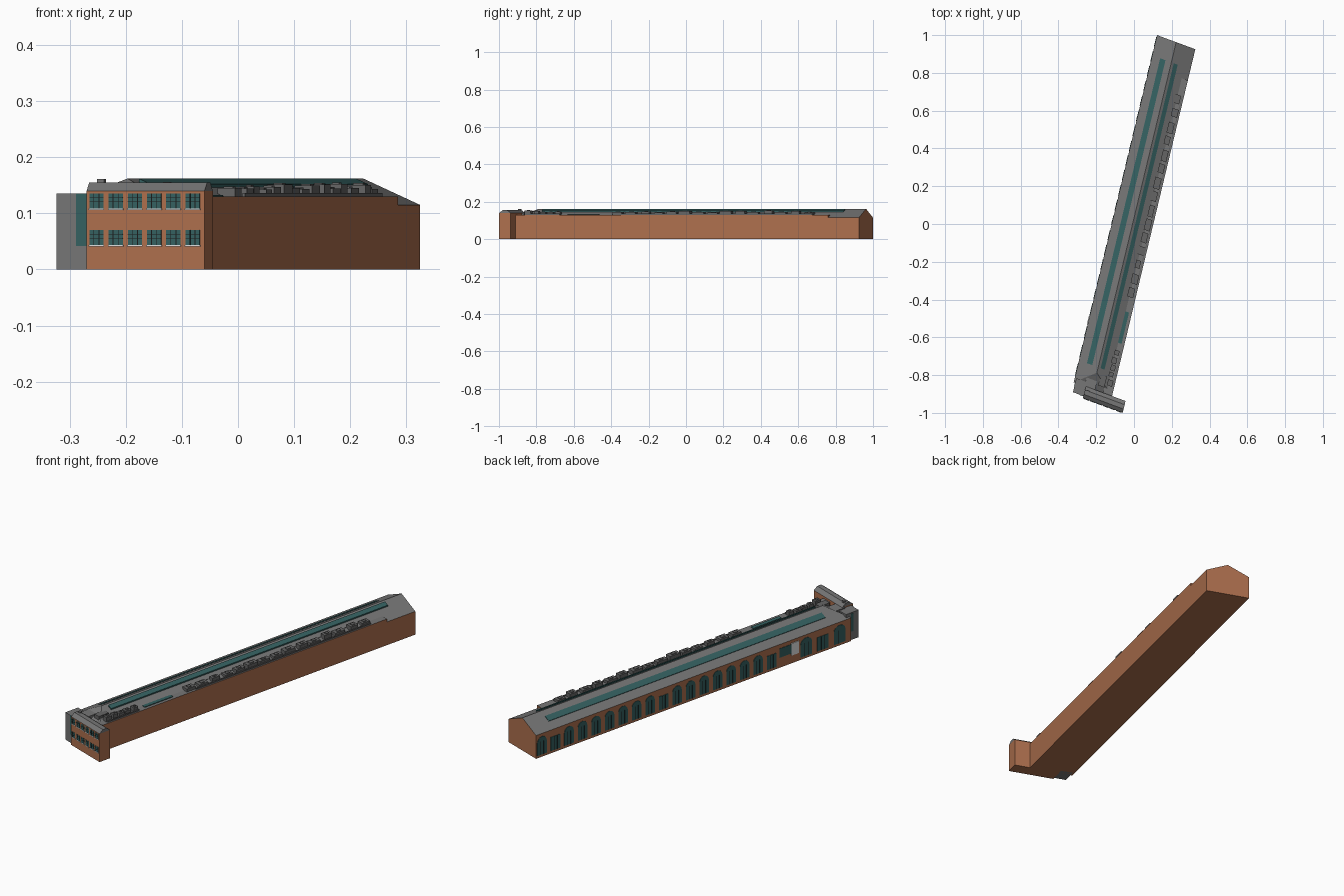
import bpy, bmesh, math, random
from mathutils import Matrix

random.seed(4)
cube = bpy.data.objects.get("Cube")
if cube:
    bpy.data.objects.remove(cube)

# Skewed site frame: s across the hall, t along it from the far end, z up
SITE = Matrix(((0.938, -0.2334, 0, 0.122),
               (-0.3465, -0.9724, 0, 1.0),
               (0, 0, 1, 0),
               (0, 0, 0, 1)))


def material(name, rgb):
    m = bpy.data.materials.new(name)
    m.use_nodes = True
    m.diffuse_color = (*rgb, 1)
    m.node_tree.nodes["Principled BSDF"].inputs["Base Color"].default_value = (*rgb, 1)
    return m


BRICK = material("brick", (0.42, 0.16, 0.075))
GREY = material("roof grey", (0.18, 0.18, 0.18))
PLANT = material("plant grey", (0.13, 0.13, 0.13))
GLASS = material("teal glass", (0.035, 0.12, 0.12))
FRAME = material("black frame", (0.01, 0.01, 0.01))
WHITE = material("white trim", (0.75, 0.75, 0.75))


def prism(name, outline, a, b, mat, axis="t", top=None, shift=None):
    """Extrude an outline along t (points are s, z) or along s (points are t, z)."""
    bm = bmesh.new()
    rings = []
    for w in (a, b):
        rings.append([bm.verts.new((p, w, z) if axis == "t" else (w, p, z))
                      for p, z in outline])
    bm.faces.new(rings[0])
    bm.faces.new(rings[1])
    n = len(outline)
    for i in range(n):
        j = (i + 1) % n
        bm.faces.new((rings[0][i], rings[0][j], rings[1][j], rings[1][i]))
    if shift:
        index, dt = shift
        rings[1][index].co.y += dt
    bm.transform(SITE)
    bmesh.ops.recalc_face_normals(bm, faces=bm.faces)
    bm.normal_update()
    if top:
        for f in bm.faces:
            f.material_index = int(f.normal.z > 0.2)
    me = bpy.data.meshes.new(name)
    bm.to_mesh(me)
    bm.free()
    me.materials.append(mat)
    if top:
        me.materials.append(top)
    ob = bpy.data.objects.new(name, me)
    bpy.context.collection.objects.link(ob)
    return ob


def box(name, s0, s1, t0, t1, z0, z1, mat, top=None):
    return prism(name, [(s0, z0), (s1, z0), (s1, z1), (s0, z1)], t0, t1, mat, top=top)


# Long hall: walls, and a roof with a gable at the far end and a hip at the near end
WIDTH, EAVE, RIDGE, END = 0.216, 0.115, 0.162, 1.89
MID = WIDTH / 2
PITCH = (RIDGE - EAVE) / MID
box("hall_walls", 0, WIDTH, 0, END, 0, EAVE, BRICK)
prism("hall_roof", [(0, EAVE), (WIDTH, EAVE), (MID, RIDGE)], 0, END, BRICK,
      top=GREY, shift=(2, -0.09))
box("flat_side_roof", 0.165, WIDTH, 0.17, END, 0.1, 0.13, BRICK, top=GREY)


# Long skylights following the roof slopes
def roof_z(s):
    return RIDGE - PITCH * abs(s - MID)


def skylight(name, s0, s1, rise):
    prism(name, [(s0, roof_z(s0) - 0.002), (s1, roof_z(s1) - 0.002),
                 (s1, roof_z(s1) + rise), (s0, roof_z(s0) + rise)], 0.11, 1.77, GLASS)


skylight("left_skylight", 0.045, 0.075, 0.002)
skylight("right_skylight", 0.122, 0.144, 0.006)
box("flat_roof_skylight", 0.18, 0.2, 1.44, 1.61, 0.129, 0.133, GLASS)


# Windows along the left wall, most of them arched
def wall_window(name, t, arched, half=0.028, low=0.012, spring=0.075):
    outline = [(t - half, low), (t + half, low)]
    if arched:
        for i in range(9):
            a = math.pi * i / 8
            outline.append((t + half * math.cos(a), spring + 0.026 * math.sin(a)))
    else:
        outline += [(t + half, spring + 0.005), (t - half, spring + 0.005)]
    prism(name, outline, -0.002, 0.002, GLASS, axis="s")
    for dt in (-0.01, 0.01):
        box(name + "_bar", -0.003, 0.001, t + dt - 0.001, t + dt + 0.001,
            low, spring + 0.003, FRAME)


for i in range(18):
    wall_window("hall_window_%d" % i, 0.035 + 0.081 * i, i not in (1, 9, 17))
for i in range(3):
    wall_window("end_window_%d" % i, 1.62 + 0.1 * i, i != 1, half=0.034)

# Loading opening between the two rows of windows
box("loading_glass", -0.002, 0.002, 1.46, 1.53, 0.05, 0.095, GLASS)
box("loading_panel", -0.004, 0.002, 1.53, 1.575, 0.04, 0.1, WHITE)

# Two storey front block with its own gable roof
S0, S1, T0, T1, WALL = 0.068, 0.292, 1.888, 1.952, 0.14
box("front_block", S0, S1, T0, T1, 0, WALL, BRICK)
prism("front_block_roof", [(T0, WALL), (T1, WALL), (T1 - 0.02, 0.155), (T0 + 0.02, 0.155)],
      S0, S1, GREY, axis="s")
box("chimney", 0.079, 0.093, 1.905, 1.918, 0.14, 0.161, GREY)

# Front windows: glass, bars and sills
for row, z in enumerate((0.044, 0.109)):
    for col in range(6):
        s = 0.087 + 0.0365 * col
        name = "front_window_%d_%d" % (row, col)
        box(name, s - 0.0135, s + 0.0135, T1 - 0.001, T1 + 0.001, z, z + 0.026, GLASS)
        box(name + "_sill", s - 0.0145, s + 0.0145, T1, T1 + 0.003, z - 0.003, z, WHITE)
        for k in (-1, 1):
            box(name + "_mullion", s + k * 0.005 - 0.0007, s + k * 0.005 + 0.0007,
                T1, T1 + 0.0015, z, z + 0.026, FRAME)
        for h in (0.011, 0.018):
            box(name + "_rail", s - 0.0135, s + 0.0135, T1, T1 + 0.0015,
                z + h, z + h + 0.0013, FRAME)

# Grey stair tower at the left corner with a tall glazed strip
box("stair_tower", 0.0085, 0.07, 1.865, 1.941, 0, 0.135, GREY)
box("stair_glass", 0.046, 0.067, 1.94, 1.943, 0.042, 0.135, GLASS)
box("stair_side_glass", 0.0065, 0.009, 1.895, 1.91, 0.042, 0.13, GLASS)
box("tower_link", 0.06, 0.12, 1.84, 1.9, 0.1, 0.14, GREY)


# Rooftop plant standing on the flat side roof
def plant_run(name, start, stop, step):
    t, i = start, 0
    while t < stop:
        length = step * random.uniform(0.55, 0.85)
        inner = random.uniform(0.168, 0.176)
        outer = random.uniform(0.196, 0.207)
        top = random.uniform(0.142, 0.153)
        box("%s_unit_%d" % (name, i), inner, outer, t, t + length, 0.128, top, PLANT)
        box("%s_cap_%d" % (name, i), inner + 0.008, outer - 0.008, t + length * 0.3,
            t + length * 0.7, top, top + 0.003, PLANT)
        t, i = t + step, i + 1
    for s in (0.166, 0.204):
        box(name + "_duct", s, s + 0.005, start, stop, 0.128, 0.136, PLANT)


plant_run("long_plant", 0.26, 1.31, 0.075)
plant_run("near_plant", 1.65, 1.84, 0.04)
box("near_plant_house", 0.13, 0.165, 1.8, 1.86, 0.12, 0.149, PLANT)
